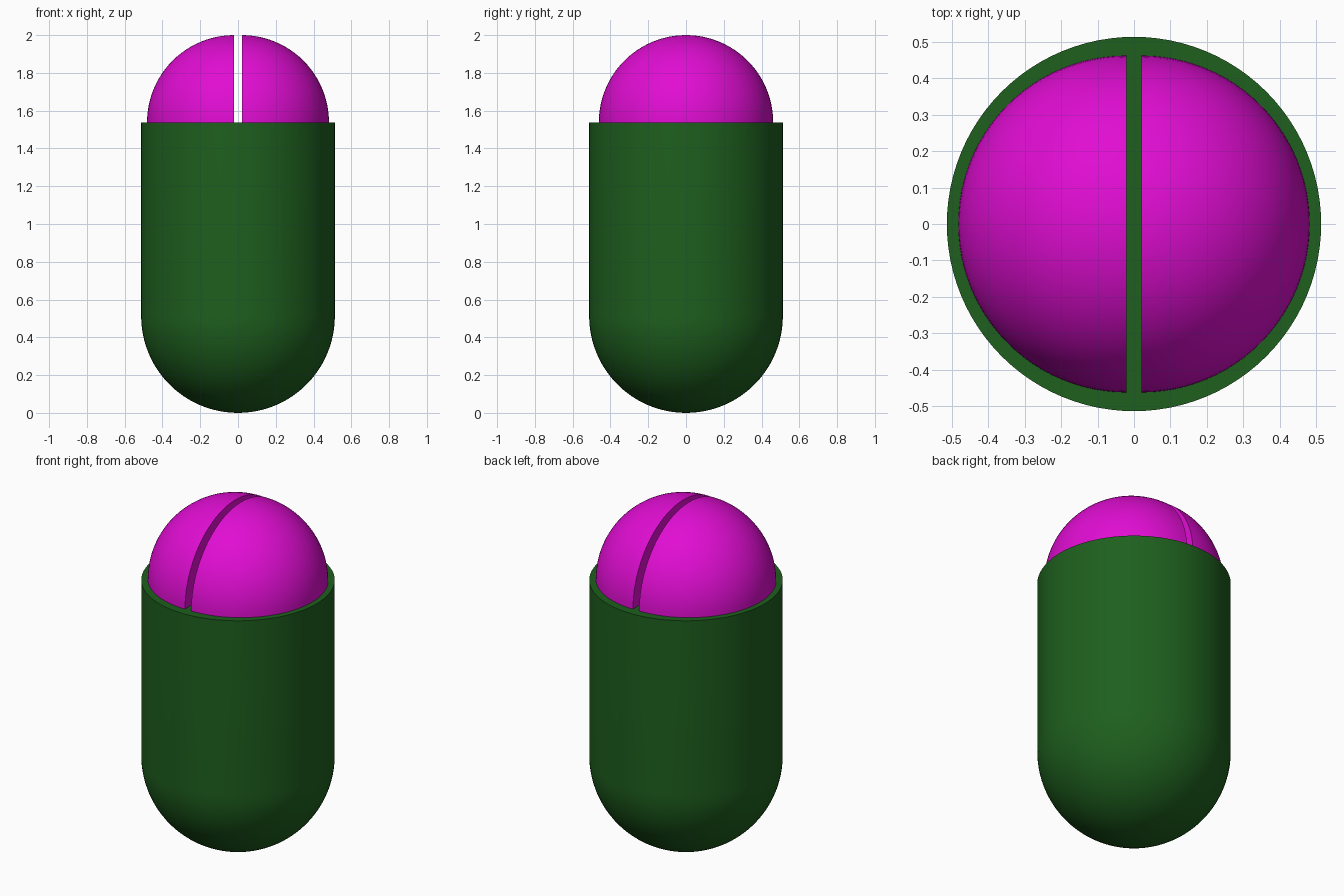
import bpy, bmesh
from math import sin, cos, pi

if "Cube" in bpy.data.objects:
    bpy.data.objects.remove(bpy.data.objects["Cube"])

R = 0.5128        # body radius
RIM = 1.5385      # height of the flat body top
DOME = 0.4615     # dome radius
GAP = 0.02        # half width of the slot


def material(name, color):
    mat = bpy.data.materials.new(name)
    mat.diffuse_color = color
    mat.use_nodes = True
    mat.node_tree.nodes["Principled BSDF"].inputs["Base Color"].default_value = mat.diffuse_color
    return mat


def lathe(name, profile, mat, angle=2 * pi, start=0.0, steps=96, offset_x=0.0):
    """Revolve an (r, z) profile about z; partial turns get a flat wall."""
    bm = bmesh.new()
    pts = [bm.verts.new((r * cos(start), r * sin(start), z)) for r, z in profile]
    edges = [bm.edges.new(p) for p in zip(pts, pts[1:])]
    bmesh.ops.spin(bm, geom=pts + edges, cent=(0, 0, 0), axis=(0, 0, 1),
                   angle=angle, steps=steps)
    bmesh.ops.remove_doubles(bm, verts=bm.verts, dist=1e-5)
    bmesh.ops.dissolve_degenerate(bm, edges=bm.edges, dist=1e-6)
    # close the open flat sides of partial turns
    bmesh.ops.holes_fill(bm, edges=[e for e in bm.edges if e.is_boundary], sides=0)
    bmesh.ops.translate(bm, verts=bm.verts, vec=(offset_x, 0, 0))
    bmesh.ops.recalc_face_normals(bm, faces=bm.faces)
    mesh = bpy.data.meshes.new(name)
    bm.to_mesh(mesh)
    bm.free()
    obj = bpy.data.objects.new(name, mesh)
    bpy.context.collection.objects.link(obj)
    mesh.materials.append(mat)
    bpy.ops.object.select_all(action='DESELECT')
    obj.select_set(True)
    bpy.context.view_layer.objects.active = obj
    bpy.ops.object.shade_smooth_by_angle(angle=pi / 6)
    return obj


green = material("green", (0.013, 0.115, 0.013, 1))
magenta = material("magenta", (0.75, 0.004, 0.65, 1))

# Body: round bottom, straight wall, flat top
N = 24
body = [(R * sin(i / N * pi / 2), R - R * cos(i / N * pi / 2)) for i in range(N + 1)]
lathe("body", body + [(R, RIM), (0, RIM)], green)

# Two dome halves, pushed apart to leave a slot
dome = [(0, RIM)] + [(DOME * cos(i / N * pi / 2), RIM + DOME * sin(i / N * pi / 2))
                     for i in range(N + 1)]
for name, start, side in (("dome_right", -pi / 2, 1), ("dome_left", pi / 2, -1)):
    lathe(name, dome, magenta, angle=pi, start=start, steps=48, offset_x=side * GAP)
